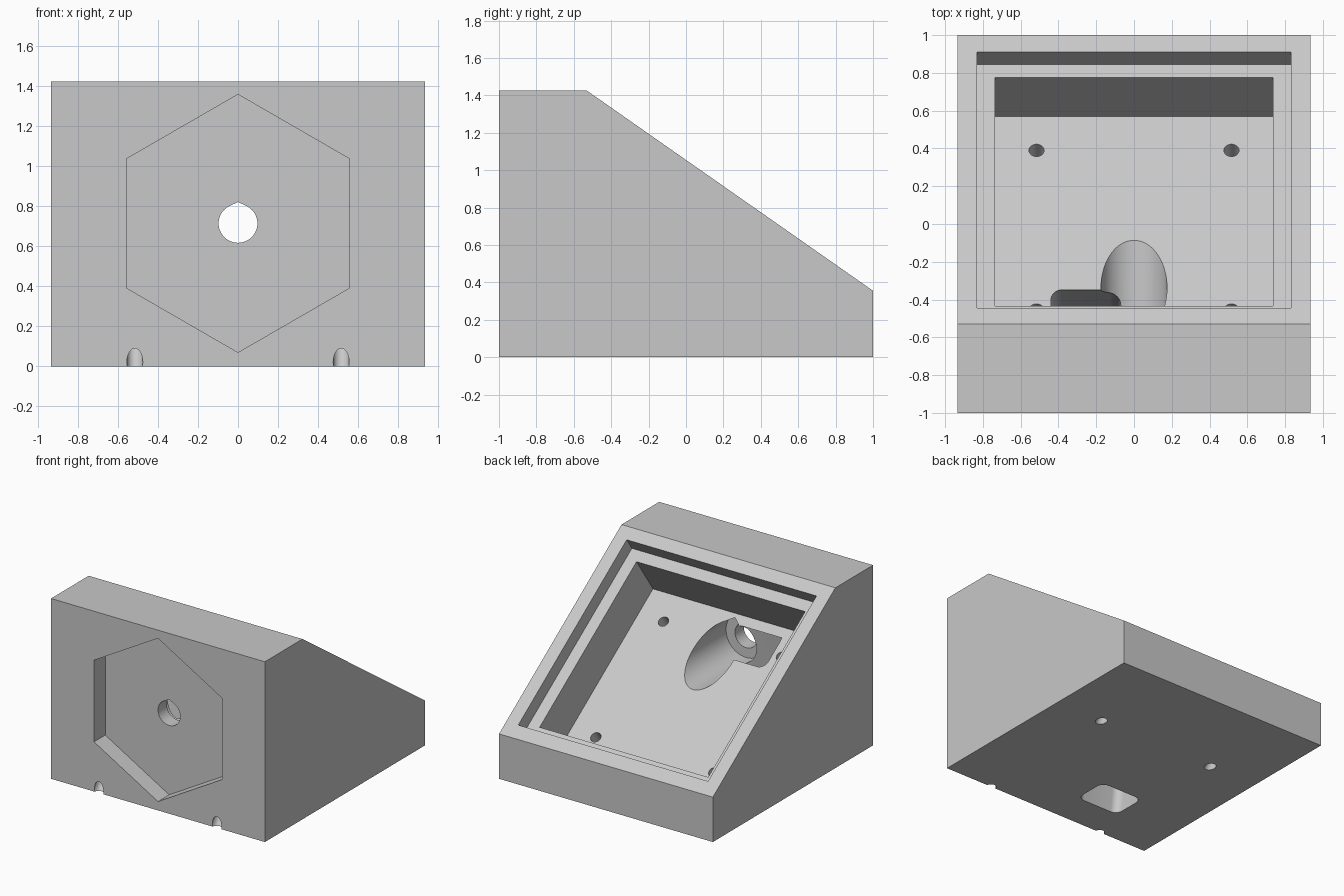
import bpy
import bmesh
from math import sin, cos, radians, atan2
from mathutils import Matrix, Vector

cube = bpy.data.objects.get("Cube")
if cube:
    bpy.data.objects.remove(cube, do_unlink=True)

grey = bpy.data.materials.new("light_grey")
grey.use_nodes = True
grey.diffuse_color = (0.58, 0.58, 0.58, 1)
grey.node_tree.nodes["Principled BSDF"].inputs["Base Color"].default_value = grey.diffuse_color


def frame(u, v, w, origin=(0, 0, 0)):
    """Matrix whose columns are the three given axes."""
    m = Matrix((u, v, w)).transposed().to_4x4()
    m.translation = Vector(origin)
    return m


def prism(name, outline, low, high, matrix):
    """Closed prism: 2D outline extruded from low to high in a local frame."""
    bm = bmesh.new()
    face = bm.faces.new([bm.verts.new((u, v, low)) for u, v in outline])
    side = bmesh.ops.extrude_face_region(bm, geom=[face])["geom"]
    top = [g for g in side if isinstance(g, bmesh.types.BMVert)]
    bmesh.ops.translate(bm, verts=top, vec=(0, 0, high - low))
    bm.transform(matrix)
    bmesh.ops.recalc_face_normals(bm, faces=bm.faces)
    mesh = bpy.data.meshes.new(name)
    bm.to_mesh(mesh)
    bm.free()
    mesh.materials.append(grey)
    ob = bpy.data.objects.new(name, mesh)
    bpy.context.collection.objects.link(ob)
    return ob


def arc(cx, cy, r, start, end, steps):
    angles = [radians(start + (end - start) * i / steps) for i in range(steps + 1)]
    return [(cx + r * cos(a), cy + r * sin(a)) for a in angles]


def rect(x0, x1, y0, y1):
    return [(x0, y0), (x1, y0), (x1, y1), (x0, y1)]


def rounded_rect(x0, x1, y0, y1, r):
    return (arc(x1 - r, y1 - r, r, 0, 90, 8) + arc(x0 + r, y1 - r, r, 90, 180, 8)
            + arc(x0 + r, y0 + r, r, 180, 270, 8) + arc(x1 - r, y0 + r, r, 270, 360, 8))


def peaked_circle(cz, r):
    """Circle with a shallow roof point on top."""
    return arc(0, cz, r, 115, 425, 56) + [(0, cz + r / cos(radians(25)))]


# Frames: side profile, front face, sloped face
X, Y, Z = (1, 0, 0), (0, 1, 0), (0, 0, 1)
side = frame(Y, Z, X)
front = frame(X, Z, (0, -1, 0))
tilt = atan2(1.07, 1.53)
slope = frame(X, (0, cos(tilt), -sin(tilt)), (0, sin(tilt), cos(tilt)), (0, -0.53, 1.425))

# Wedge body
body = prism("wedge_housing", [(-1, 0), (1, 0), (1, 0.355), (-0.53, 1.425), (-1, 1.425)],
             -0.935, 0.935, side)

AXIS_Z = 0.715
cutters = [
    # Stepped square pocket in the sloped face
    prism("rim_cutter", rect(-0.83, 0.83, 0.104, 1.757), -0.113, 0.2, slope),
    prism("pocket_cutter", rect(-0.737, 0.737, 0.195, 1.672), -0.471, 0.15, slope),
    # Hexagonal recess, through hole and wide bore along the depth
    prism("hexagon_cutter", arc(0, AXIS_Z, 0.645, 30, 330, 5), 0.86, 1.2, front),
    prism("hole_cutter", peaked_circle(AXIS_Z, 0.097), 0.6, 0.95, front),
    prism("bore_cutter", peaked_circle(AXIS_Z, 0.175), 0.0, 0.75, front),
    # Leaning cable slot through the base
    prism("slot_cutter", rounded_rect(-0.44, -0.07, -0.72, -0.44, 0.06),
          -0.1, 0.88, frame(X, Y, (0, 0.127, 1))),
]
# Four screw holes square to the sloped face
for x in (-0.516, 0.516):
    for v in (0.42, 1.452):
        cutters.append(prism("screw_cutter", arc(x, v, 0.04, 0, 345, 23), -1.5, -0.4, slope))

for cutter in cutters:
    cutter.hide_render = True
    mod = body.modifiers.new(cutter.name, 'BOOLEAN')
    mod.operation = 'DIFFERENCE'
    mod.solver = 'EXACT'
    mod.object = cutter

# Bake the cuts and drop the cutters
bpy.context.view_layer.update()
graph = bpy.context.evaluated_depsgraph_get()
cut_mesh = bpy.data.meshes.new_from_object(body.evaluated_get(graph))
body.modifiers.clear()
body.data = cut_mesh
for cutter in cutters:
    bpy.data.objects.remove(cutter, do_unlink=True)

bpy.ops.object.select_all(action='DESELECT')
body.select_set(True)
bpy.context.view_layer.objects.active = body
bpy.ops.object.shade_smooth_by_angle(angle=radians(24))
